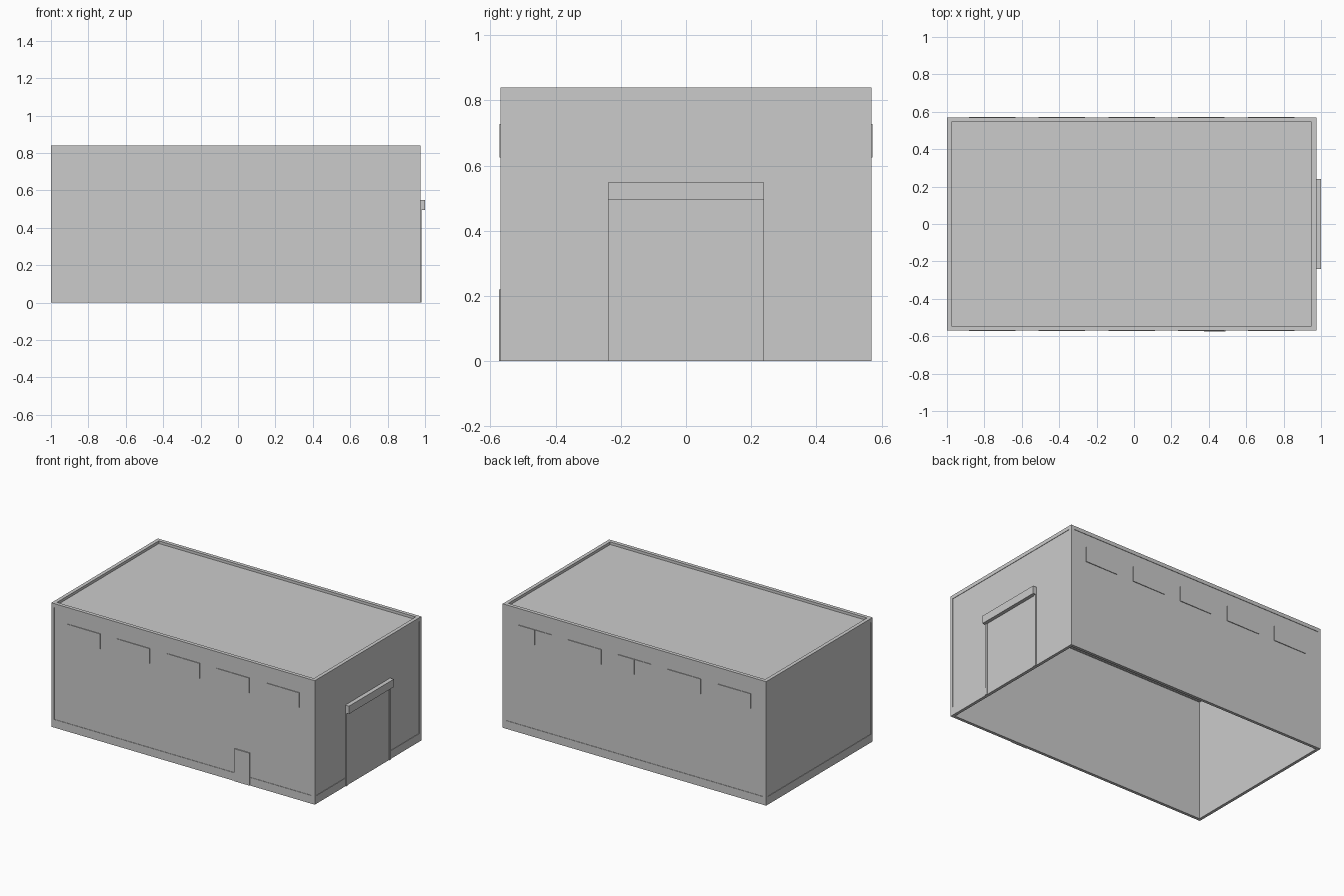
import bpy, bmesh

if "Cube" in bpy.data.objects:
    bpy.data.objects.remove(bpy.data.objects["Cube"])

X0, X1, Y = -1.0, 0.975, 0.57      # outer footprint
H = 0.84


def mesh_object(name, bm):
    bmesh.ops.recalc_face_normals(bm, faces=bm.faces)
    me = bpy.data.meshes.new(name)
    bm.to_mesh(me)
    bm.free()
    ob = bpy.data.objects.new(name, me)
    bpy.context.collection.objects.link(ob)
    return ob


def box(name, x, y, z):
    bm = bmesh.new()
    bmesh.ops.create_cube(bm, size=1)
    for v in bm.verts:
        v.co = [r[0] + (c + 0.5) * (r[1] - r[0]) for c, r in zip(v.co, (x, y, z))]
    return mesh_object(name, bm)


def ring(name, outer, inner, z0, z1):
    """Rectangular ring around the footprint, between two inset distances."""
    bm = bmesh.new()
    loops = []
    for d, z in ((outer, z0), (outer, z1), (inner, z1), (inner, z0)):
        pts = ((X0 + d, -Y + d), (X1 - d, -Y + d), (X1 - d, Y - d), (X0 + d, Y - d))
        loops.append([bm.verts.new((px, py, z)) for px, py in pts])
    for k in range(4):
        a, b = loops[k], loops[(k + 1) % 4]
        for i in range(4):
            j = (i + 1) % 4
            bm.faces.new((a[i], a[j], b[j], b[i]))
    return mesh_object(name, bm)


# Hollow shell, open underneath: plinth, walls, parapet cap
ring("plinth", 0, 0.02, 0, 0.055)
ring("walls", 0.003, 0.02, 0.055, 0.82)
ring("parapet_cap", 0, 0.025, 0.815, H)
box("roof", (X0 + 0.01, X1 - 0.01), (-Y + 0.01, Y - 0.01), (0.816, 0.822))

# Corner posts
for x in ((X0, X0 + 0.02), (X1 - 0.02, X1)):
    for y in ((-Y, -Y + 0.02), (Y - 0.02, Y)):
        box("corner_post", x, y, (0.055, 0.815))

# Strip windows on both long sides: two panes each, one slightly proud
for side in (-1, 1):
    for i in range(5):
        cx = (X0 + X1) / 2 + (i - 2) * 0.373
        for name, a, b, out in (("window_pane_left", -0.124, 0, 0.001),
                                ("window_pane_right", 0, 0.124, 0.002)):
            ys = sorted((side * (Y - 0.01), side * (Y + out)))
            box(name, (cx + a, cx + b), ys, (0.625, 0.727))

# Side door on the front wall
box("side_door", (0.374, 0.488), (-Y - 0.004, -Y + 0.01), (0, 0.22))

# Loading gate: leaf, jambs and roller housing
box("gate_leaf", (X1 - 0.01, X1 + 0.001), (-0.22, 0.22), (0, 0.495))
for y in ((-0.24, -0.22), (0.22, 0.24)):
    box("gate_jamb", (X1 - 0.01, X1 + 0.005), y, (0, 0.495))
box("gate_roller_housing", (X1 - 0.01, 1.0), (-0.24, 0.24), (0.495, 0.548))
